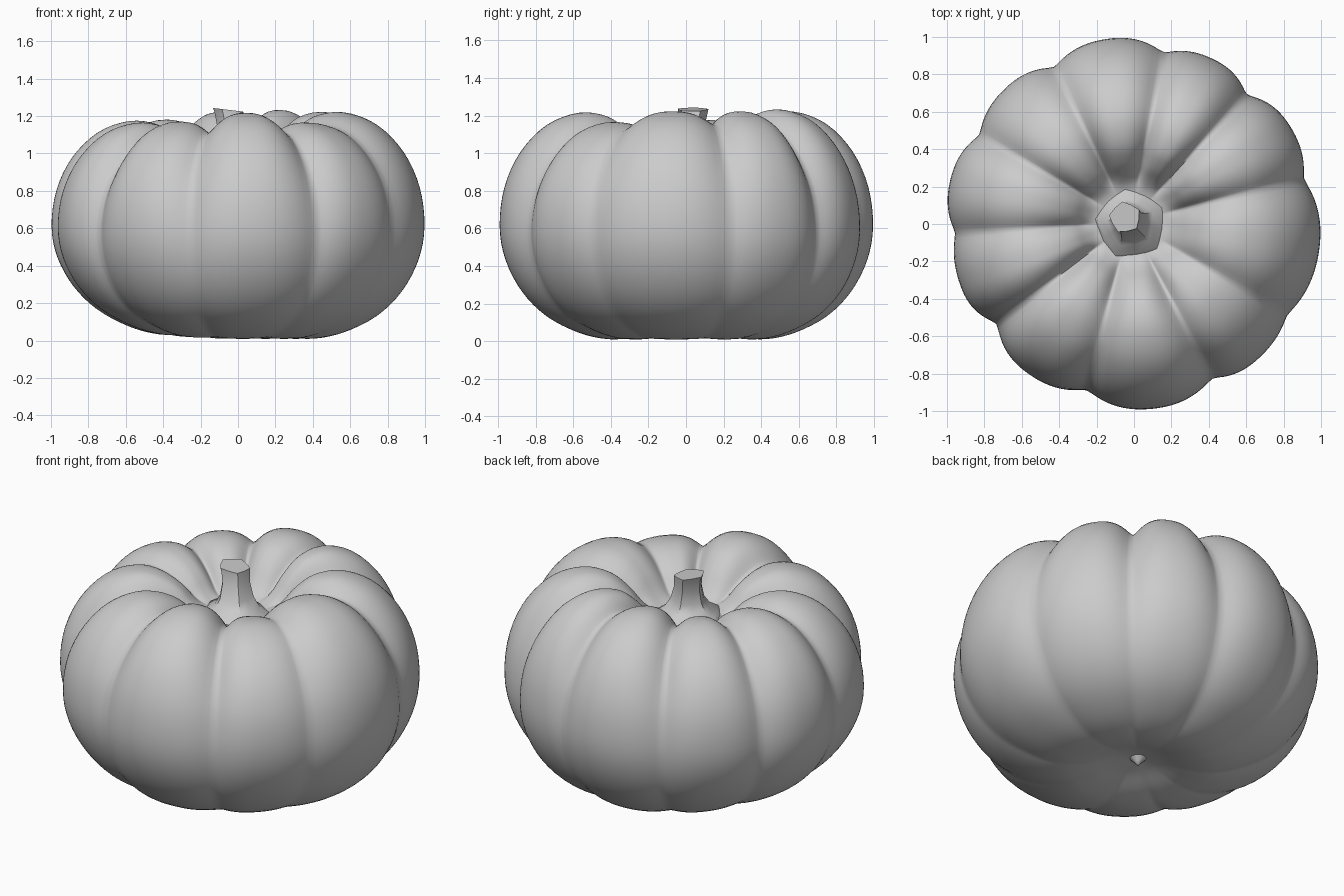
import bpy, bmesh
from math import sin, cos, radians, pi, sqrt

if "Cube" in bpy.data.objects:
    bpy.data.objects.remove(bpy.data.objects["Cube"])

# Grooves: (angle in degrees, depth multiplier); lobes: (radius, crown height offset)
GROOVES = [(-144, 1.25), (-106, 1.05), (-63, 1.0), (-31, 0.6), (15, 0.85),
           (49, 1.05), (80, 0.95), (117, 0.95), (150, 0.8), (183, 0.65)]
LOBES = [(0.98, -.05), (0.993, -.005), (0.98, -.055), (1.0, 0), (0.985, 0),
         (0.978, .01), (1.0, 0), (1.0, -.04), (1.01, -.045), (0.985, -.055)]

# Profile along a lobe crest: radius, height, groove inset (radial, vertical)
PROFILE = [(0.05, 0.085, 0, 0), (0.14, 0.065, 0, 0), (0.28, 0.023, 0, -.004),
           (0.42, 0.010, .01, -.008), (0.58, 0.045, .015, -.012), (0.75, 0.132, .025, -.01),
           (0.88, 0.262, .035, -.005), (0.968, 0.43, .048, 0), (1.0, 0.61, .06, 0),
           (0.975, 0.82, .075, .01), (0.89, 1.01, .085, .035), (0.75, 1.155, .07, .06),
           (0.58, 1.22, .03, .08), (0.43, 1.2, 0, .085), (0.325, 1.125, -.01, .07),
           (0.25, 1.035, -.01, .035), (0.19, 0.985, 0, .005), (0.10, 0.96, 0, 0)]


def smooth_path(pts, steps):
    """Catmull-Rom samples through the points."""
    out = []
    for i in range(len(pts) - 1):
        a, b, c, d = pts[max(i - 1, 0)], pts[i], pts[i + 1], pts[min(i + 2, len(pts) - 1)]
        for k in range(steps):
            t = k / steps
            out.append([0.5 * (2 * q + (r - p) * t + (2 * p - 5 * q + 4 * r - s) * t * t
                               + (3 * q - p - 3 * r + s) * t ** 3)
                        for p, q, r, s in zip(a, b, c, d)])
    return out + [list(pts[-1])]


def loft(name, rings, angle):
    """Skin closed rings of points and cap both ends."""
    bm = bmesh.new()
    vs = [[bm.verts.new(p) for p in ring] for ring in rings]
    n = len(rings[0])
    for lo, hi in zip(vs, vs[1:]):
        for j in range(n):
            bm.faces.new((lo[j], lo[(j + 1) % n], hi[(j + 1) % n], hi[j]))
    bm.faces.new(vs[0][::-1])
    bm.faces.new(vs[-1])
    bmesh.ops.recalc_face_normals(bm, faces=bm.faces[:])
    mesh = bpy.data.meshes.new(name)
    bm.to_mesh(mesh)
    bm.free()
    ob = bpy.data.objects.new(name, mesh)
    bpy.context.collection.objects.link(ob)
    bpy.ops.object.select_all(action='DESELECT')
    ob.select_set(True)
    bpy.context.view_layer.objects.active = ob
    bpy.ops.object.shade_smooth_by_angle(angle=radians(angle))
    return ob


def rib(u, e=0.15):
    """0 on a lobe crest, 1 in the groove, with a softly rounded valley."""
    h = 1 - u ** 2.5
    return 1 - (sqrt(h * h + e * e) - e) / (sqrt(1 + e * e) - e)


# Angular samples round the body: angle, groove amount, radius scale, crown offset
PER_LOBE = 20
columns = []
for i, (a0, d0) in enumerate(GROOVES):
    a1, d1 = GROOVES[(i + 1) % len(GROOVES)]
    if a1 < a0:
        a1 += 360
    for k in range(PER_LOBE):
        t = k / PER_LOBE
        s = 2 * t - 1
        near = d0 if s < 0 else d1
        other = LOBES[i - 1] if s < 0 else LOBES[(i + 1) % 10]
        w = rib(abs(s))
        size, crown = [m + ((m + o) / 2 - m) * w for m, o in zip(LOBES[i], other)]
        columns.append((radians(a0 + (a1 - a0) * t), w * near, size, crown))

# Ribbed body, underside lifted a little towards -x
rings = []
for r, z, dr, dz in smooth_path(PROFILE, 4):
    ring = []
    for a, g, size, crown in columns:
        rr = (r - dr * g) * size
        x = rr * cos(a) - 0.02 * (1 - r)
        y = rr * sin(a) + 0.01 * (1 - r)
        zz = z - dz * g
        if z > 0.6:
            zz += crown * (z - 0.6) / 0.6 * min(1, max(0, (r - 0.1) / 0.3))
        else:
            zz += 0.06 * r * max(0, -cos(a)) ** 2 * (0.6 - z) / 0.6
        ring.append((x, y, max(zz, 0)))
    rings.append(ring)
loft("pumpkin_body", rings, 89)

# Five-sided stem, flaring at the base and cut at a slant
STEM = [(-0.015, 0.0, 0.95, 0.215), (-0.015, 0.0, 0.99, 0.18), (-0.018, 0.003, 1.02, 0.13),
        (-0.022, 0.01, 1.07, 0.098), (-0.033, 0.022, 1.15, 0.08), (-0.043, 0.033, 1.21, 0.083),
        (-0.048, 0.035, 1.233, 0.086)]
rings = []
for k, (cx, cy, z, r) in enumerate(STEM):
    ring = []
    for j in range(10):
        a = radians(100) + j * pi / 5
        rr = r * (1.0 if j % 2 == 0 else 0.87)
        x = cx + rr * cos(a)
        slant = -0.12 * (x - cx) if k > 4 else 0
        ring.append((x, cy + rr * sin(a), z + slant))
    rings.append(ring)
loft("stem", rings, 45)

# Small blossom nub underneath
loft("blossom_nub", [[(-0.02 + r * cos(j * pi / 5), 0.01 + r * sin(j * pi / 5), z) for j in range(10)]
                     for r, z in ((0.008, 0.045), (0.022, 0.062), (0.05, 0.09))], 80)
